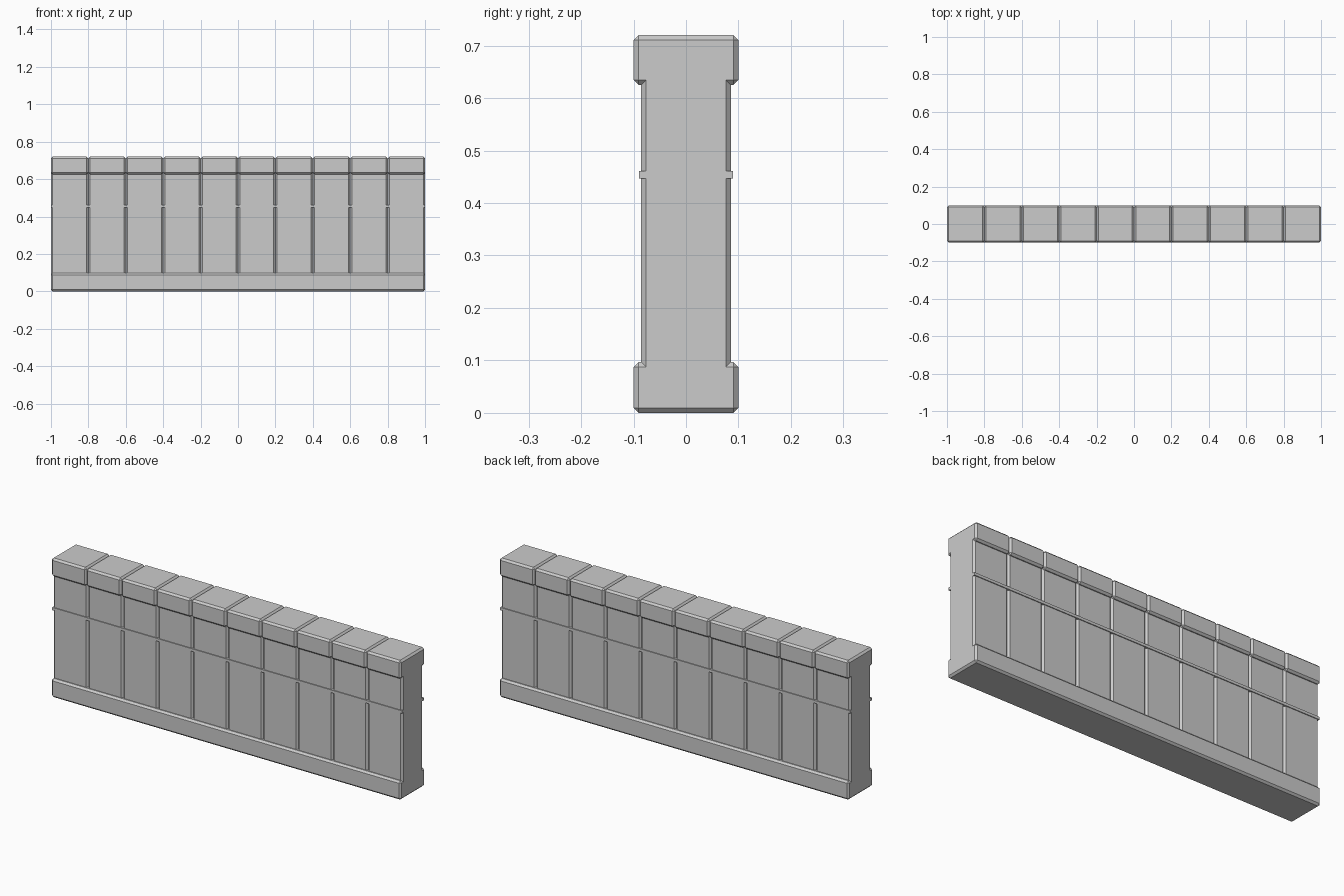
import bpy, bmesh

if "Cube" in bpy.data.objects:
    bpy.data.objects.remove(bpy.data.objects["Cube"])

CHAMFER = 0.0095
COUNT = 10
PITCH = 2.0 / COUNT


def box(name, x0, x1, half_y, z0, z1, chamfer="all"):
    """Box with chamfers on all edges, on upright edges only, or on none."""
    bm = bmesh.new()
    bmesh.ops.create_cube(bm, size=1)
    for v in bm.verts:
        v.co.x = (x0 + x1) / 2 + v.co.x * (x1 - x0)
        v.co.y *= 2 * half_y
        v.co.z = (z0 + z1) / 2 + v.co.z * (z1 - z0)
    edges = []
    if chamfer == "all":
        edges = list(bm.edges)
    elif chamfer == "upright":
        edges = [e for e in bm.edges
                 if abs(e.verts[0].co.z - e.verts[1].co.z) > 0.01]
    if edges:
        bmesh.ops.bevel(bm, geom=edges, offset=CHAMFER, offset_type='OFFSET',
                        segments=1, profile=0.5, affect='EDGES')
    bmesh.ops.recalc_face_normals(bm, faces=bm.faces)
    mesh = bpy.data.meshes.new(name)
    bm.to_mesh(mesh)
    bm.free()
    obj = bpy.data.objects.new(name, mesh)
    bpy.context.collection.objects.link(obj)
    return obj


# Continuous plinth along the ground
box("plinth", -1, 1, 0.1, 0, 0.097)

# Thin raised band running round the wall through the grooves
box("band", -1, 1, 0.09, 0.447, 0.461, chamfer="none")

# Wall panels and cap stones, touching so their chamfers make V grooves
for i in range(COUNT):
    x0 = -1 + i * PITCH
    x1 = x0 + PITCH
    box(f"wall_panel_{i + 1}", x0, x1, 0.0855, 0.0875, 0.6345, chamfer="upright")
    box(f"cap_stone_{i + 1}", x0, x1, 0.1, 0.625, 0.72)
